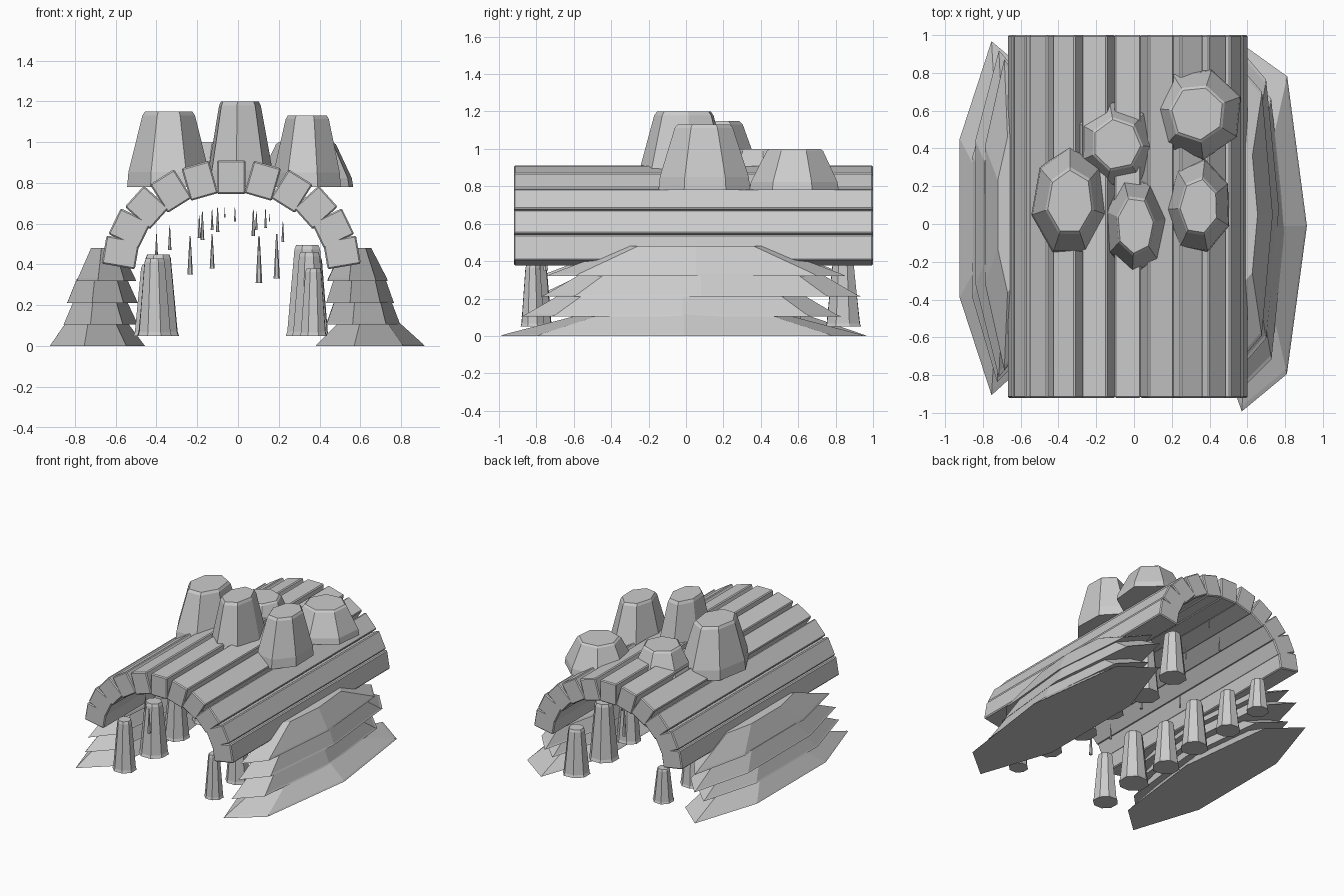
import bpy, bmesh, math, random
from mathutils import Vector

random.seed(4)


def finish(name, bm, bevel=0.0):
    bmesh.ops.recalc_face_normals(bm, faces=bm.faces)
    me = bpy.data.meshes.new(name)
    bm.to_mesh(me)
    bm.free()
    ob = bpy.data.objects.new(name, me)
    bpy.context.collection.objects.link(ob)
    if bevel:
        m = ob.modifiers.new("bevel", 'BEVEL')
        m.width = bevel
        m.segments = 1
    return ob


def rock(name, x, y, z, rx, ry, h, profile, sides=7, phase=0.0, jitter=0.04):
    """Tapered low-poly stone: profile is a list of (radius factor, height factor)."""
    bm = bmesh.new()
    wob = [1 + random.uniform(-jitter, jitter) for _ in range(sides)]
    rings = []
    for r, t in profile:
        ring = []
        for i in range(sides):
            a = math.radians(phase) + math.tau * i / sides
            ring.append(bm.verts.new((x + rx * r * wob[i] * math.cos(a),
                                      y + ry * r * wob[i] * math.sin(a), z + h * t)))
        rings.append(ring)
    for lo, hi in zip(rings, rings[1:]):
        for i in range(sides):
            j = (i + 1) % sides
            bm.faces.new((lo[i], lo[j], hi[j], hi[i]))
    bm.faces.new(rings[0][::-1])
    bm.faces.new(rings[-1])
    return finish(name, bm)


# Vault: eleven long beams set around an elliptical arch
step = math.pi / 11
for k in range(-5, 6):
    a = k * step
    bm = bmesh.new()
    bmesh.ops.create_cube(bm, size=1)
    for v in bm.verts:
        v.co = Vector((v.co.x * 0.14, v.co.y * 1.92, v.co.z * 0.165))
    ob = finish(f"vault_beam_{k + 6}", bm, 0.007)
    ob.location = (-0.033 + 0.548 * math.sin(a), 0.04, 0.398 + 0.43 * math.cos(a))
    ob.rotation_euler = (0, a * 0.98, 0)

# Boulders on the roof
boulder = [(0.98, 0), (0.95, 0.2), (0.62, 0.95), (0.56, 1)]
for i, (x, y, rx, ry, top, ph) in enumerate([
        (-0.34, 0.115, 0.215, 0.31, 1.15, 90),
        (-0.09, 0.42, 0.23, 0.235, 1.0, 100),
        (0.005, -0.01, 0.17, 0.265, 1.2, -95),
        (0.345, 0.09, 0.175, 0.26, 1.13, 80),
        (0.335, 0.59, 0.25, 0.25, 1.0, 20)]):
    rock(f"roof_boulder_{i + 1}", x, y, 0.78, rx, ry, top - 0.78, boulder, 7, ph)

# Layered ledges on both sides: (inner x, outer x, y centre, half length, z, height, top factor)
layers = {
    "left": [(-0.455, -0.92, 0.03, 0.96, 0.0, 0.13, 0.6), (-0.49, -0.855, -0.01, 0.86, 0.105, 0.12, 0.7),
             (-0.49, -0.84, 0.06, 0.88, 0.21, 0.12, 0.7), (-0.50, -0.79, 0.05, 0.84, 0.32, 0.16, 0.5)],
    "right": [(0.38, 0.915, -0.01, 1.0, 0.0, 0.13, 0.5), (0.43, 0.80, -0.02, 0.88, 0.105, 0.12, 0.75),
              (0.43, 0.765, 0.08, 0.87, 0.21, 0.12, 0.75), (0.44, 0.735, 0.05, 0.82, 0.32, 0.16, 0.48)],
}
for side, rows in layers.items():
    for i, (xi, xo, y, ry, z, h, f) in enumerate(rows):
        lo, hi = min(xi, xo), max(xi, xo)
        rx = (hi - lo) / 1.9
        rock(f"{side}_ledge_{i + 1}", hi - rx, y, z, rx, ry, h,
             [(1, 0), (0.97, 0.08), (f, 1)], 7, 0, 0.015)

# Standing stones inside, one row per wall: (x, y, radius, top)
pillar = [(1, 0), (0.93, 0.05), (0.6, 0.95), (0.52, 1)]
rows = {
    "left": [(-0.41, -0.80, 0.09, 0.43), (-0.39, -0.47, 0.11, 0.45), (-0.42, -0.15, 0.10, 0.40),
             (-0.40, 0.18, 0.10, 0.42), (-0.42, 0.52, 0.09, 0.36), (-0.41, 0.86, 0.08, 0.30)],
    "right": [(0.37, -0.82, 0.07, 0.38), (0.35, -0.50, 0.09, 0.46), (0.34, -0.16, 0.11, 0.495),
              (0.36, 0.18, 0.09, 0.44), (0.34, 0.52, 0.11, 0.48), (0.35, 0.84, 0.10, 0.40)],
}
for side, items in rows.items():
    for i, (x, y, r, top) in enumerate(items):
        rock(f"{side}_standing_stone_{i + 1}", x, y, 0.05, r, r, top - 0.05, pillar, 8, 22)

# Thin spikes under the vault: (x, bottom z, top z)
spikes = [(-0.235, 0.35, 0.54), (-0.127, 0.38, 0.55), (0.103, 0.31, 0.54), (0.19, 0.33, 0.55),
          (0.22, 0.51, 0.61), (-0.335, 0.47, 0.59), (-0.40, 0.45, 0.55), (-0.19, 0.53, 0.64),
          (-0.175, 0.52, 0.66), (-0.127, 0.57, 0.67), (-0.10, 0.56, 0.68), (-0.065, 0.63, 0.68),
          (-0.015, 0.61, 0.68), (0.075, 0.54, 0.67), (0.09, 0.57, 0.66), (0.135, 0.58, 0.67), (0.155, 0.61, 0.65)]
for i, (x, z0, z1) in enumerate(spikes):
    y = -0.75 + 1.55 * ((i * 7) % 17) / 16
    r = 0.07 * (z1 - z0)
    rock(f"ceiling_spike_{i + 1}", x, y, z0, r, r, z1 - z0, [(1, 0), (0.2, 1)], 6, 0, 0)
